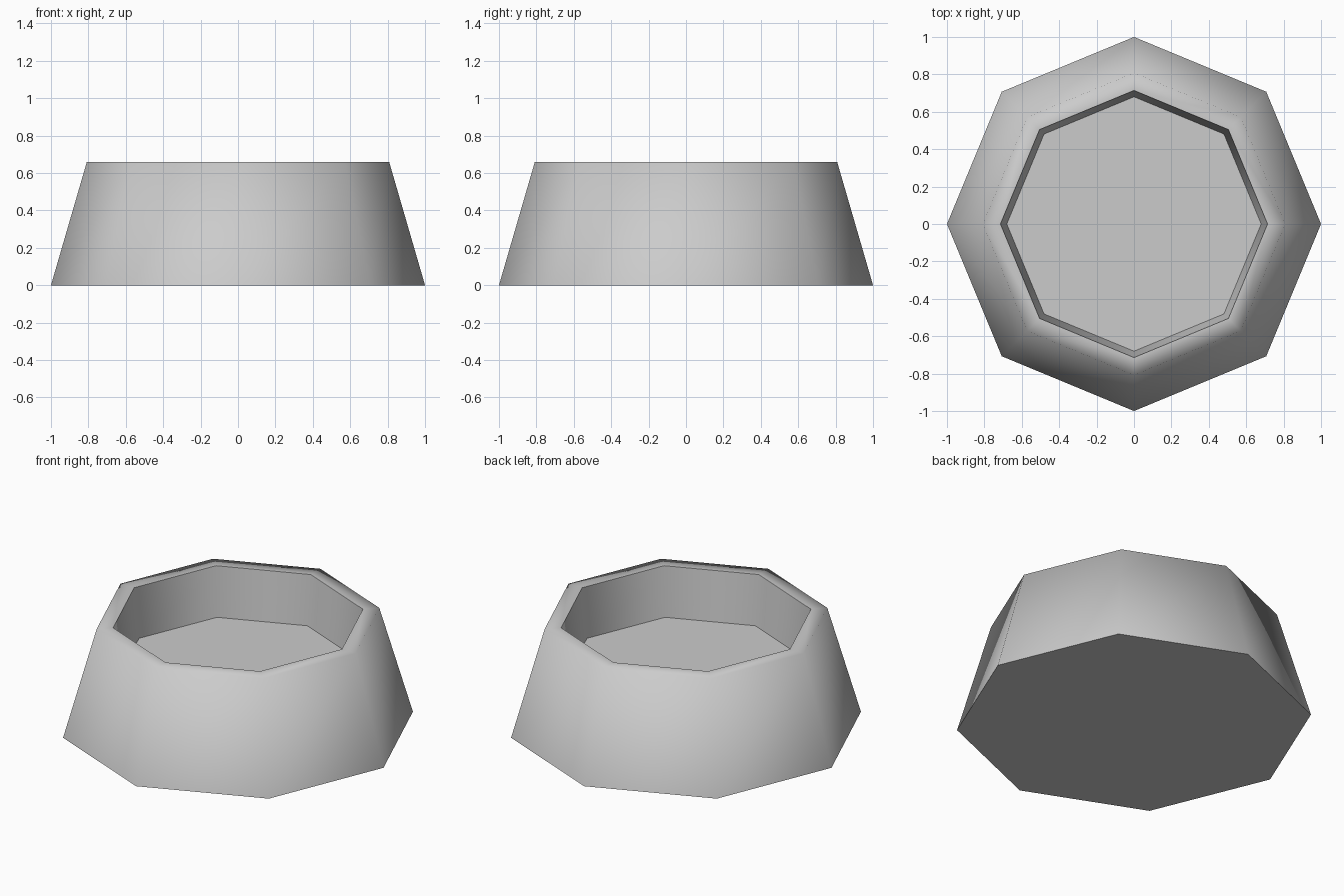
import bpy
import bmesh
from math import cos, sin, pi, radians

SIDES = 8

cube = bpy.data.objects.get("Cube")
if cube:
    bpy.data.objects.remove(cube, do_unlink=True)

# Single grey material
grey = bpy.data.materials.new("light grey")
grey.use_nodes = True
colour = (0.6, 0.6, 0.6, 1.0)
grey.diffuse_color = colour
grey.node_tree.nodes["Principled BSDF"].inputs["Base Color"].default_value = colour

# Profile (radius, height): foot, outer rim, inner rim, recessed floor
profile = [(1.0, 0.0), (0.808, 0.66), (0.714, 0.66), (0.68, 0.355)]

bm = bmesh.new()
rings = [[bm.verts.new((r * cos(2 * pi * i / SIDES), r * sin(2 * pi * i / SIDES), z))
          for i in range(SIDES)] for r, z in profile]

# Walls and rim between neighbouring rings
for low, high in zip(rings, rings[1:]):
    for i in range(SIDES):
        j = (i + 1) % SIDES
        bm.faces.new((low[i], low[j], high[j], high[i]))

# Underside and recessed floor
bm.faces.new(rings[0][::-1])
bm.faces.new(rings[-1])

mesh = bpy.data.meshes.new("octagonal_bowl")
bm.to_mesh(mesh)
bm.free()
mesh.materials.append(grey)
bowl = bpy.data.objects.new("octagonal_bowl", mesh)
bpy.context.collection.objects.link(bowl)

# Soft outer wall and rim, crisp inner lip, floor and foot
bpy.ops.object.select_all(action='DESELECT')
bowl.select_set(True)
bpy.context.view_layer.objects.active = bowl
bpy.ops.object.shade_smooth_by_angle(angle=radians(80))
